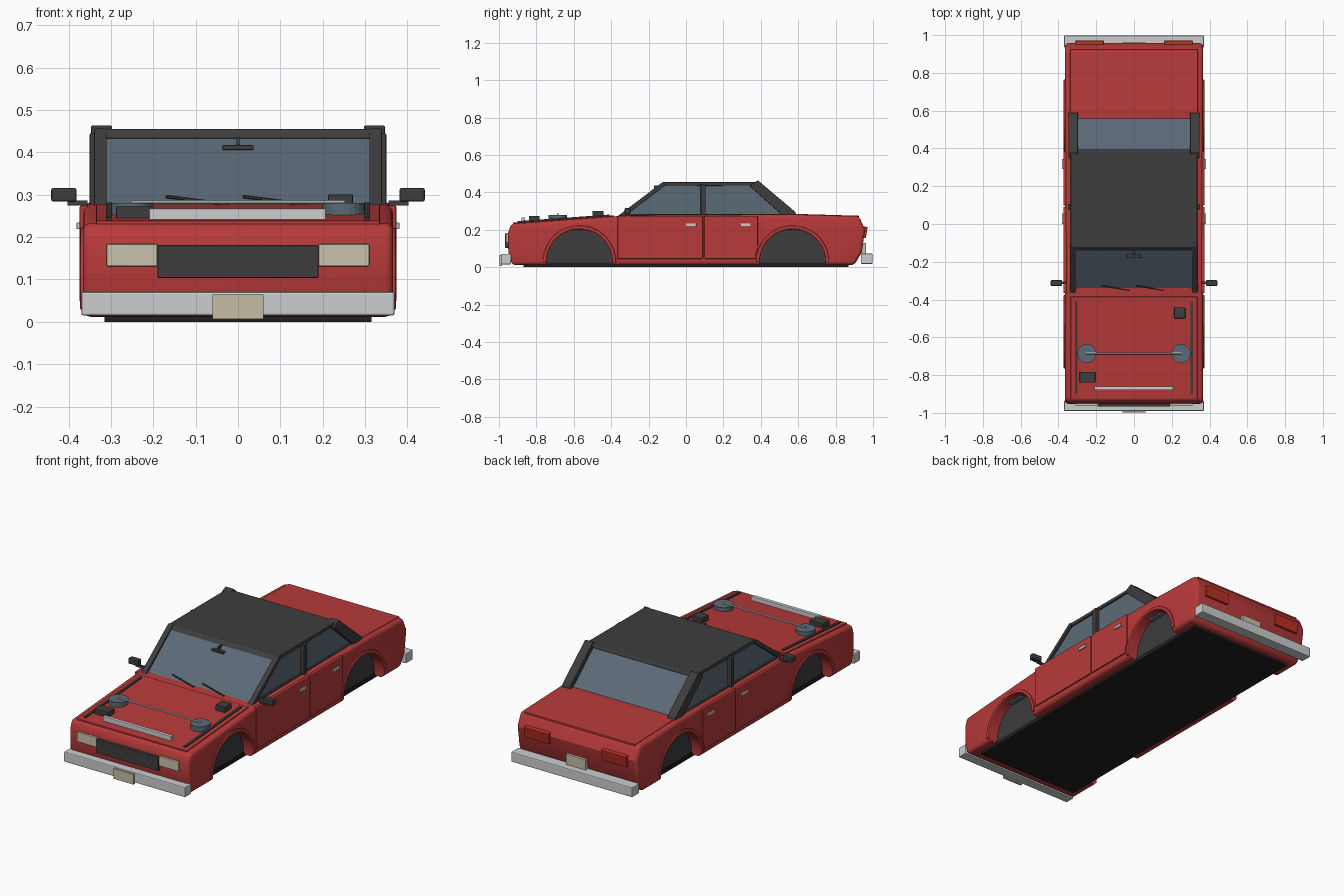
import bpy, bmesh, math
from mathutils import Vector

if "Cube" in bpy.data.objects:
    bpy.data.objects.remove(bpy.data.objects["Cube"])


def material(name, r, g, b):
    m = bpy.data.materials.new(name)
    m.diffuse_color = (r, g, b, 1)
    m.use_nodes = True
    m.node_tree.nodes["Principled BSDF"].inputs["Base Color"].default_value = m.diffuse_color
    return m


RED = material("body red", 0.48, 0.042, 0.042)
DARK = material("dark trim", 0.047, 0.047, 0.047)
BLACK = material("underbody black", 0.014, 0.014, 0.014)
GLASS = material("blue grey glass", 0.105, 0.145, 0.185)
SILVER = material("silver", 0.6, 0.61, 0.62)
CREAM = material("headlight cream", 0.58, 0.54, 0.43)
PLATE = material("plate beige", 0.56, 0.51, 0.38)
TAIL = material("tail light red", 0.5, 0.03, 0.015)


def finish(name, bm, mat, bevel=0, mirror=False, segments=2):
    bmesh.ops.recalc_face_normals(bm, faces=bm.faces)
    me = bpy.data.meshes.new(name)
    bm.to_mesh(me)
    bm.free()
    me.materials.append(mat)
    ob = bpy.data.objects.new(name, me)
    bpy.context.collection.objects.link(ob)
    if bevel:
        b = ob.modifiers.new("bevel", 'BEVEL')
        b.width, b.segments, b.limit_method = bevel, segments, 'ANGLE'
        b.angle_limit = math.radians(35)
    if mirror:
        ob.modifiers.new("mirror", 'MIRROR')
    return ob


def prism(name, pts, x0, x1, mat, bevel=0, mirror=False, segments=2):
    """Side profile of (y, z) points extruded from x0 to x1."""
    bm = bmesh.new()
    f = bm.faces.new([bm.verts.new((x0, y, z)) for y, z in pts])
    r = bmesh.ops.extrude_face_region(bm, geom=[f])
    vs = [v for v in r["geom"] if isinstance(v, bmesh.types.BMVert)]
    bmesh.ops.translate(bm, verts=vs, vec=(x1 - x0, 0, 0))
    return finish(name, bm, mat, bevel, mirror, segments)


def box(name, x0, x1, y0, y1, z0, z1, mat, bevel=0, mirror=False):
    return prism(name, [(y0, z0), (y1, z0), (y1, z1), (y0, z1)], x0, x1, mat, bevel, mirror)


def rod(name, p, q, r, mat, sides=8, mirror=False):
    p, q = Vector(p), Vector(q)
    bm = bmesh.new()
    bmesh.ops.create_cone(bm, cap_ends=True, segments=sides, radius1=r, radius2=r,
                          depth=(q - p).length)
    rot = (q - p).to_track_quat('Z', 'Y').to_matrix()
    bmesh.ops.rotate(bm, verts=bm.verts, matrix=rot)
    bmesh.ops.translate(bm, verts=bm.verts, vec=(p + q) / 2)
    return finish(name, bm, mat, 0, mirror)


def arc(cy, cz, r, a0, a1, n=24):
    return [(cy + r * math.cos(math.radians(a0 + (a1 - a0) * i / n)),
             cz + r * math.sin(math.radians(a0 + (a1 - a0) * i / n))) for i in range(n + 1)]


def hood_z(y):
    return 0.235 + (y + 0.935) * 0.071


WHEEL_Y, WHEEL_Z, ARCH_R = 0.57, 0.027, 0.176

# main body with rounded edges
body = prism("body", [(-0.93, 0.012), (-0.95, 0.08), (-0.952, 0.18), (-0.935, 0.232),
                      (-0.38, 0.272), (-0.34, 0.277), (0.58, 0.282), (0.925, 0.272),
                      (0.957, 0.2), (0.94, 0.08), (0.9, 0.012)],
             -0.366, 0.366, RED, 0.018, segments=3)

# wheel openings
cutters = []
for y in (-WHEEL_Y, WHEEL_Y):
    for s in (-1, 1):
        cutters.append(rod("arch_cutter", (s * 0.305, y, WHEEL_Z), (s * 0.5, y, WHEEL_Z),
                           ARCH_R, RED, 56))
for c in cutters:
    c.hide_render = True
    m = body.modifiers.new("arch", 'BOOLEAN')
    m.operation, m.object, m.solver = 'DIFFERENCE', c, 'EXACT'
bpy.context.view_layer.objects.active = body
body.select_set(True)
for m in list(body.modifiers):
    bpy.ops.object.modifier_apply(modifier=m.name)
bpy.ops.object.shade_smooth_by_angle(angle=math.radians(30))
for c in cutters:
    bpy.data.objects.remove(c)

# arch lips, inner wells and suspension tops
for tag, y in (("front", -WHEEL_Y), ("rear", WHEEL_Y)):
    prism(tag + "_arch_lip", arc(y, WHEEL_Z, ARCH_R + 0.02, 0, 180) +
          arc(y, WHEEL_Z, ARCH_R, 180, 0), 0.35, 0.373, RED, 0.006, True)
    prism(tag + "_wheel_well", arc(y, WHEEL_Z, ARCH_R - 0.001, -4, 184), 0.3, 0.311, DARK, 0, True)
    box(tag + "_suspension_top", 0.3, 0.335, y - 0.05, y + 0.05, 0.188, 0.197, GLASS, 0, True)

# underbody
box("underbody", -0.315, 0.315, -0.87, 0.87, 0.0, 0.024, BLACK)

# hood and trunk lids
prism("hood", [(-0.925, 0.225), (-0.385, 0.265), (-0.385, hood_z(-0.385) + 0.003),
               (-0.925, hood_z(-0.925) + 0.003)], -0.335, 0.335, RED, 0.002)
prism("trunk_lid", [(0.59, 0.27), (0.925, 0.262), (0.925, 0.275), (0.59, 0.285)],
      -0.338, 0.338, RED, 0.002)

# doors, the rear one cut around the arch
box("front_door", 0.355, 0.374, -0.366, 0.091, 0.045, 0.275, RED, 0.005, True)
a_low = math.degrees(math.asin((0.045 - WHEEL_Z) / 0.2))
prism("rear_door", [(0.097, 0.275), (0.097, 0.045)] +
      arc(WHEEL_Y, WHEEL_Z, 0.2, 180 - a_low, 163, 5) +
      arc(WHEEL_Y, WHEEL_Z, 0.2, 160, 160, 1)[:1] + [(0.385, 0.13), (0.385, 0.275)],
      0.355, 0.374, RED, 0.005, True)
for tag, y in (("front", 0.0), ("rear", 0.29)):
    box(tag + "_door_handle", 0.37, 0.381, y, y + 0.055, 0.219, 0.234, SILVER, 0.002, True)

# cabin glass and roof
prism("cabin_glass", [(-0.355, 0.265), (-0.132, 0.44), (0.375, 0.44), (0.572, 0.27)],
      -0.327, 0.327, GLASS)
prism("roof", [(-0.142, 0.433), (-0.122, 0.455), (0.385, 0.455), (0.395, 0.437)],
      -0.335, 0.335, DARK, 0.003)

# pillars
prism("front_pillar", [(-0.372, 0.268), (-0.335, 0.268), (-0.105, 0.443), (-0.122, 0.457)],
      0.31, 0.34, DARK, 0.003, True)
box("middle_pillar", 0.315, 0.35, 0.078, 0.105, 0.26, 0.445, DARK, 0.003, True)
prism("rear_pillar", [(0.525, 0.27), (0.59, 0.275), (0.585, 0.295), (0.385, 0.464),
                      (0.35, 0.445), (0.345, 0.43)], 0.297, 0.347, DARK, 0.003, True)
box("window_sill", 0.32, 0.338, -0.33, 0.53, 0.27, 0.285, DARK, 0, True)

# wing mirrors
box("mirror_stalk", 0.355, 0.402, -0.318, -0.304, 0.275, 0.286, DARK, 0, True)
box("wing_mirror", 0.381, 0.441, -0.328, -0.297, 0.284, 0.316, DARK, 0.005, True)

# rear view mirror and wipers
box("cabin_mirror", -0.037, 0.037, -0.18, -0.158, 0.406, 0.417, DARK, 0.002)
box("cabin_mirror_stem", -0.004, 0.004, -0.172, -0.14, 0.414, 0.436, DARK)
for i, x in enumerate((-0.17, 0.012)):
    rod("wiper_%d" % (i + 1), (x, -0.327, 0.296), (x + 0.148, -0.352, 0.277), 0.004, DARK, 6)

# bumpers
box("front_bumper", -0.37, 0.37, -0.99, -0.935, 0.015, 0.071, SILVER, 0.005)
box("rear_bumper", -0.37, 0.37, 0.935, 0.998, 0.018, 0.073, SILVER, 0.005)

# front fascia
box("grille", -0.19, 0.19, -0.967, -0.94, 0.104, 0.18, DARK, 0.002)
box("headlight", 0.19, 0.31, -0.962, -0.935, 0.131, 0.184, CREAM, 0.003, True)
box("front_plate", -0.06, 0.06, -0.998, -0.985, 0.007, 0.064, PLATE)

# rear fascia
prism("tail_light", [(0.935, 0.155), (0.962, 0.155), (0.971, 0.215), (0.935, 0.22)],
      0.16, 0.312, TAIL, 0.003, True)
box("rear_plate", -0.06, 0.06, 0.93, 0.962, 0.07, 0.13, PLATE)

# engine parts standing above the hood
prism("hood_rail", [(-0.9, 0.23), (-0.41, 0.262), (-0.41, hood_z(-0.41) + 0.009),
                    (-0.9, hood_z(-0.9) + 0.009)], 0.298, 0.312, DARK, 0, True)
box("radiator_bar", -0.21, 0.207, -0.88, -0.86, 0.225, 0.267, SILVER, 0.003)
box("battery", -0.288, -0.205, -0.84, -0.783, 0.23, 0.274, DARK, 0.003)
box("reservoir", 0.212, 0.272, -0.5, -0.442, 0.25, 0.301, DARK, 0.004)
rod("strut_tower", (0.25, -0.685, 0.24), (0.25, -0.685, 0.28), 0.05, GLASS, 24, True)
rod("strut_bar", (-0.252, -0.685, 0.283), (0.252, -0.685, 0.283), 0.005, SILVER, 8)
